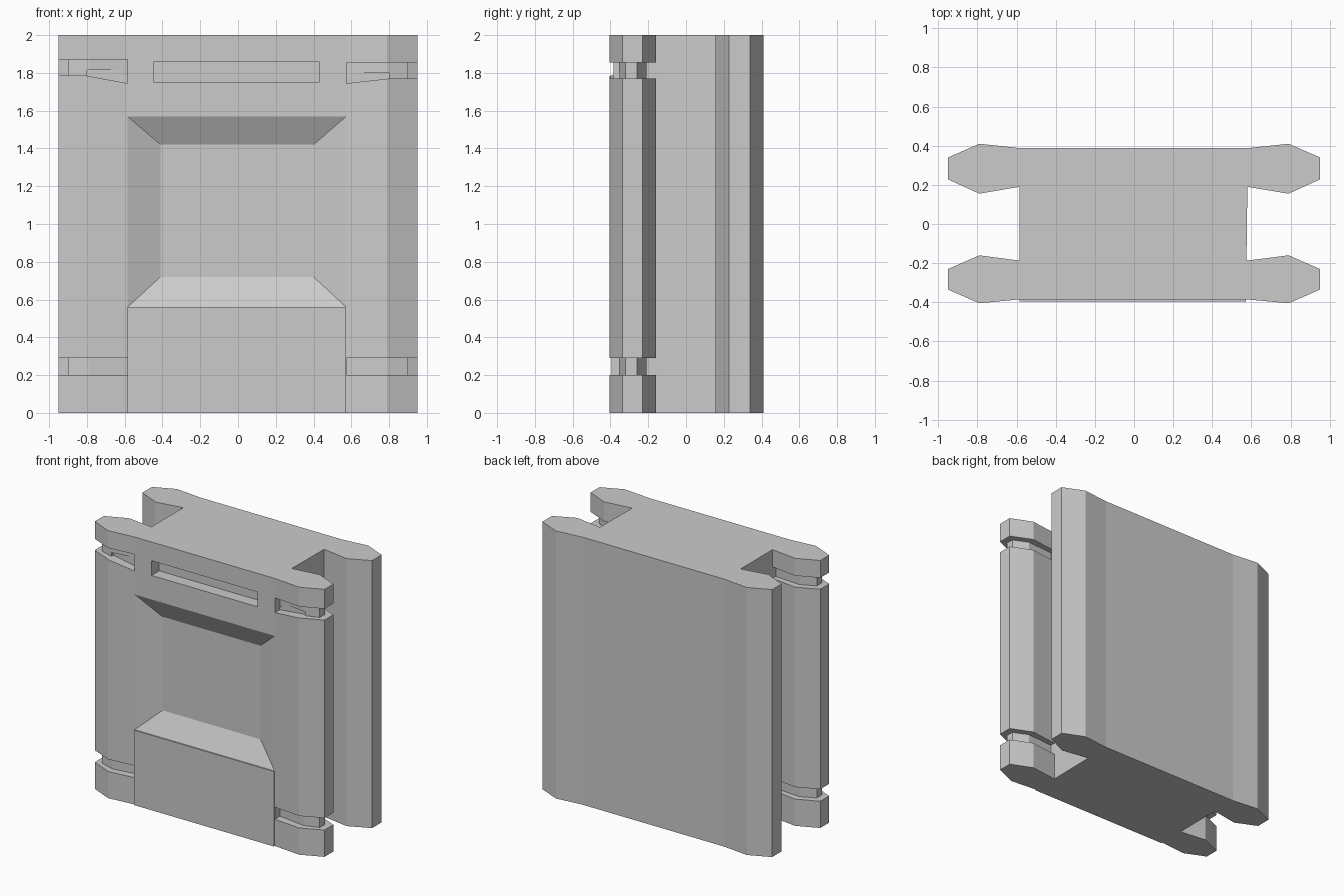
import bpy, bmesh

if "Cube" in bpy.data.objects:
    bpy.data.objects.remove(bpy.data.objects["Cube"])


def loft(name, rings):
    """Closed solid through rings of equal point count."""
    bm = bmesh.new()
    vs = [[bm.verts.new(p) for p in r] for r in rings]
    n = len(vs[0])
    for a, b in zip(vs, vs[1:]):
        for i in range(n):
            j = (i + 1) % n
            bm.faces.new((a[i], a[j], b[j], b[i]))
    bm.faces.new(vs[0])
    bm.faces.new(vs[-1])
    bmesh.ops.recalc_face_normals(bm, faces=bm.faces)
    me = bpy.data.meshes.new(name)
    bm.to_mesh(me)
    bm.free()
    ob = bpy.data.objects.new(name, me)
    bpy.context.collection.objects.link(ob)
    return ob


def prism(name, pts, z0, z1):
    return loft(name, [[(x, y, z) for x, y in pts] for z in (z0, z1)])


def front_rect(x0, x1, z0, z1, y):
    return [(x0, y, z0), (x1, y, z0), (x1, y, z1), (x0, y, z1)]


def cut(target, cutter):
    cutter.hide_render = True
    cutter.hide_set(True)
    m = target.modifiers.new(cutter.name, 'BOOLEAN')
    m.operation = 'DIFFERENCE'
    m.solver = 'EXACT'
    m.object = cutter


# H-shaped body with four faceted rails
half = [(0.575, -0.385), (0.79, -0.405), (0.95, -0.335), (0.95, -0.23),
        (0.79, -0.16), (0.575, -0.187), (0.58, 0.19), (0.79, 0.155),
        (0.95, 0.228), (0.95, 0.34), (0.79, 0.41), (0.585, 0.388)]
mirrored = [(-0.585 if x < 0.6 else -x, y) for x, y in reversed(half)]
body = prism("body", half + mirrored, 0, 2)

# Grooves wrapping the front rails, leaving a thinner core
groove = [(0.575, -0.5), (1.1, -0.5), (1.1, -0.1), (0.575, -0.1),
          (0.575, -0.225), (0.79, -0.21), (0.9, -0.26), (0.9, -0.32),
          (0.79, -0.355), (0.575, -0.325)]
for side, s, root, z_top in (("right", 1, 0.575, 1.77), ("left", -1, 0.585, 1.785)):
    pts = [(s * (root if x < 0.6 else x), y) for x, y in groove]
    cut(body, prism(side + "_lower_groove_cutter", pts, 0.2, 0.29))
    cut(body, prism(side + "_upper_groove_cutter", pts, z_top, z_top + 0.085))
    # Upper groove widens downward toward the middle
    wedge = [(root, 1.745), (0.8, z_top), (0.8, z_top + 0.03), (root, z_top + 0.03)]
    cut(body, loft(side + "_wedge_cutter",
                   [[(s * x, y, z) for x, z in wedge] for y in (-0.5, -0.33)]))

# Bevelled front recess and narrow slot
cut(body, loft("recess_cutter", [front_rect(-0.585, 0.573, 0.56, 1.57, -0.5),
                                 front_rect(-0.585, 0.573, 0.56, 1.57, -0.385),
                                 front_rect(-0.41, 0.40, 0.72, 1.42, -0.305)]))
cut(body, loft("slot_cutter", [front_rect(-0.445, 0.43, 1.75, 1.86, -0.5),
                               front_rect(-0.445, 0.43, 1.75, 1.86, -0.295)]))

# Slightly raised lower front panel
loft("lower_panel", [front_rect(-0.585, 0.573, 0, 0.56, -0.395),
                     front_rect(-0.585, 0.573, 0, 0.56, -0.375)])

# Apply the cuts and remove the helpers
dg = bpy.context.evaluated_depsgraph_get()
dg.update()
body.data = bpy.data.meshes.new_from_object(body.evaluated_get(dg))
body.modifiers.clear()
for ob in list(bpy.data.objects):
    if ob.name.endswith("_cutter"):
        bpy.data.objects.remove(ob)
